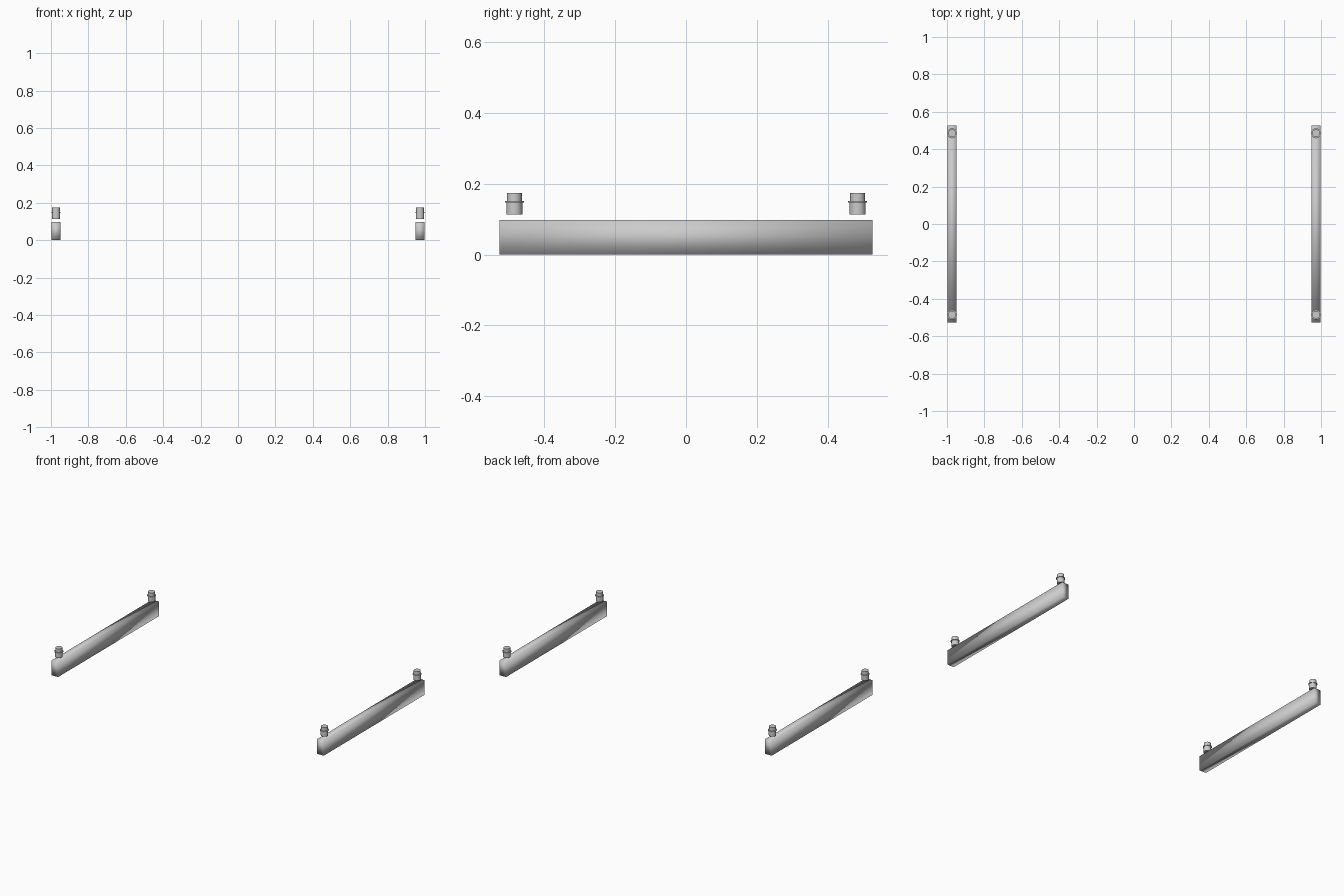
import bpy, bmesh, math

if "Cube" in bpy.data.objects:
    bpy.data.objects.remove(bpy.data.objects["Cube"])

X, PEG_Y = 0.973, 0.485

def finish(name, bm, location):
    bmesh.ops.recalc_face_normals(bm, faces=bm.faces)
    mesh = bpy.data.meshes.new(name)
    bm.to_mesh(mesh)
    bm.free()
    obj = bpy.data.objects.new(name, mesh)
    obj.location = location
    bpy.context.collection.objects.link(obj)
    return obj

# Long upright rail, soft shading across its box edges
def rail(name, x):
    bm = bmesh.new()
    bmesh.ops.create_cube(bm, size=1)
    bmesh.ops.scale(bm, verts=bm.verts, vec=(0.047, 1.054, 0.098))
    obj = finish(name, bm, (x, 0, 0.049))
    for p in obj.data.polygons:
        p.use_smooth = True

# Peg with a thin collar, lathed from a closed (radius, height) profile
PROFILE = [(0.0225, 0.114), (0.0225, 0.147), (0.027, 0.147),
           (0.027, 0.151), (0.021, 0.151), (0.021, 0.174)]

def peg(name, x, y, sides=24):
    bm = bmesh.new()
    rings = [[bm.verts.new((r * math.cos(i * math.tau / sides),
                            r * math.sin(i * math.tau / sides), z))
              for i in range(sides)] for r, z in PROFILE]
    for a, b in zip(rings, rings[1:]):
        for i in range(sides):
            j = (i + 1) % sides
            bm.faces.new((a[i], a[j], b[j], b[i]))
    bm.faces.new(rings[0][::-1])
    bm.faces.new(rings[-1])
    obj = finish(name, bm, (x, y, 0))
    bpy.ops.object.select_all(action='DESELECT')
    obj.select_set(True)
    bpy.context.view_layer.objects.active = obj
    bpy.ops.object.shade_smooth_by_angle(angle=math.radians(35))

# Mirrored left and right sets
for side, sx in (("left", -1), ("right", 1)):
    rail(side + "_rail", sx * X)
    for end, sy in (("front", -1), ("back", 1)):
        peg(f"{side}_{end}_peg", sx * X, sy * PEG_Y)
